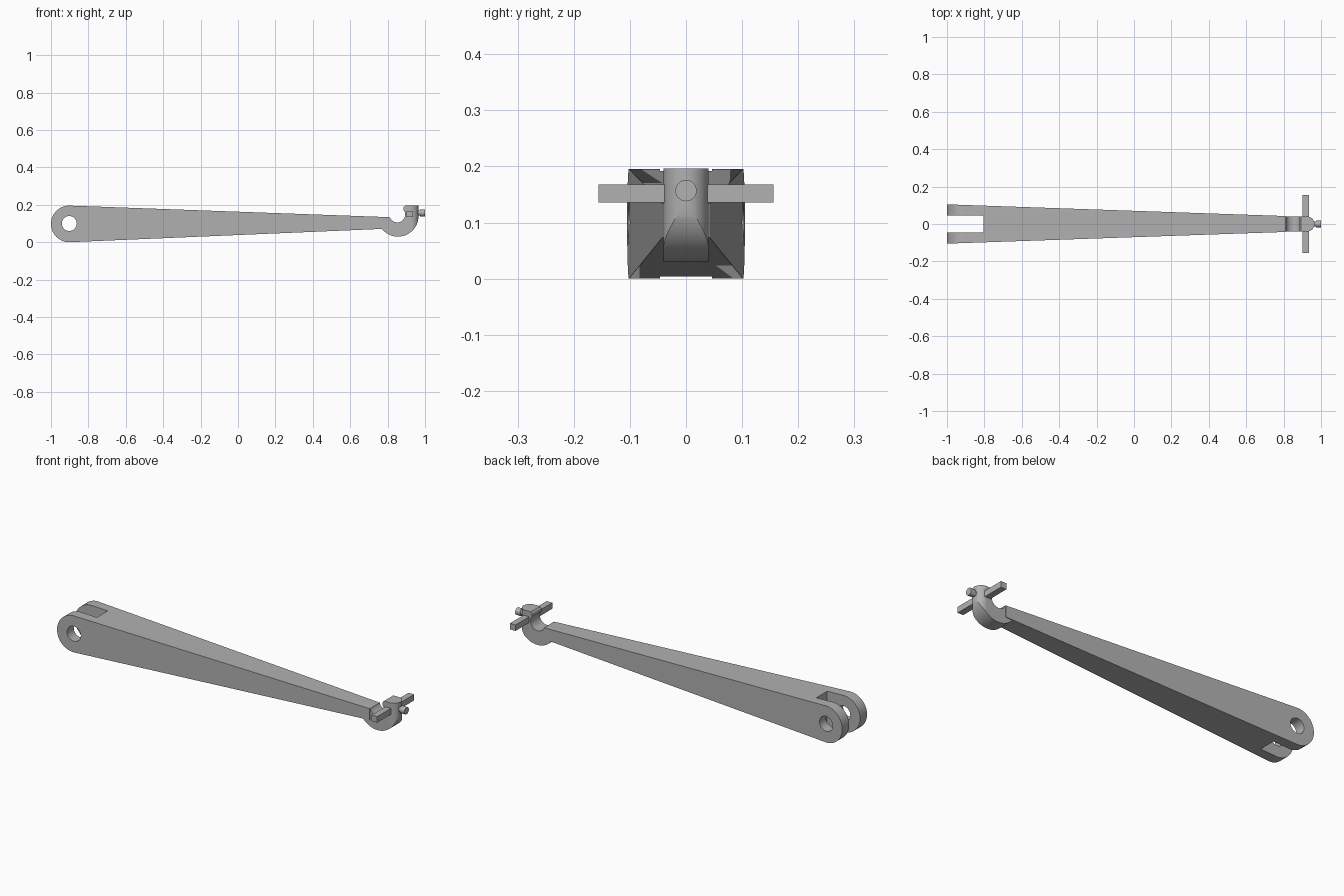
import bpy
import bmesh
from math import cos, sin, radians
from mathutils import Matrix

old = bpy.data.objects.get("Cube")
if old:
    bpy.data.objects.remove(old, do_unlink=True)

GREY = (0.44, 0.44, 0.44, 1)
metal = bpy.data.materials.new("plain grey metal")
metal.use_nodes = True
metal.diffuse_color = GREY
metal.node_tree.nodes["Principled BSDF"].inputs["Base Color"].default_value = GREY


def finish(name, bm):
    bmesh.ops.recalc_face_normals(bm, faces=bm.faces)
    mesh = bpy.data.meshes.new(name)
    bm.to_mesh(mesh)
    bm.free()
    mesh.materials.append(metal)
    obj = bpy.data.objects.new(name, mesh)
    bpy.context.collection.objects.link(obj)
    return obj


def arc(cx, cy, r, a0, a1, n):
    angles = [radians(a0 + (a1 - a0) * i / n) for i in range(n + 1)]
    return [(cx + r * cos(a), cy + r * sin(a)) for a in angles]


def prism(name, outline, axis, low, high):
    """Extrude an outline along y (side profile) or z (plan); low/high may depend on x."""
    bm = bmesh.new()
    rings = []
    for limit in (low, high):
        ring = []
        for a, b in outline:
            d = limit(a) if callable(limit) else limit
            ring.append(bm.verts.new((a, d, b) if axis == "y" else (a, b, d)))
        rings.append(ring)
        bm.faces.new(ring)
    n = len(outline)
    for i in range(n):
        j = (i + 1) % n
        bm.faces.new((rings[0][i], rings[0][j], rings[1][j], rings[1][i]))
    return finish(name, bm)


def rectangle(x0, x1, b0, b1):
    return [(x0, b0), (x1, b0), (x1, b1), (x0, b1)]


def rod(name, r, x0, x1, z):
    bm = bmesh.new()
    place = Matrix.Translation(((x0 + x1) / 2, 0, z)) @ Matrix.Rotation(radians(90), 4, "Y")
    bmesh.ops.create_cone(bm, cap_ends=True, segments=32, radius1=r, radius2=r,
                          depth=x1 - x0, matrix=place)
    return finish(name, bm)


def select(obj):
    bpy.ops.object.select_all(action="DESELECT")
    obj.select_set(True)
    bpy.context.view_layer.objects.active = obj


def carve(obj, cutter, operation):
    cutter.hide_render = True
    mod = obj.modifiers.new("carve", "BOOLEAN")
    mod.operation, mod.object, mod.solver = operation, cutter, "EXACT"
    select(obj)
    bpy.ops.object.modifier_apply(modifier=mod.name)
    bpy.data.objects.remove(cutter, do_unlink=True)


# Tapered arm with a rounded end
def half_width(x):
    return 0.105 - (x + 1) * 0.0345


profile = arc(-0.902, 0.098, 0.098, 92, 268, 32) + [(0.765, 0.071), (0.811, 0.073), (0.811, 0.134)]
arm = prism("tapered_arm", profile, "y", lambda x: -half_width(x), half_width)

# Fork slot and cross hole
carve(arm, prism("slot_cutter", rectangle(-1.1, -0.805, -0.046, 0.046), "z", -0.1, 0.3), "DIFFERENCE")
carve(arm, prism("hole_cutter", arc(-0.902, 0.1, 0.04, 0, 348.75, 31), "y", -0.2, 0.2), "DIFFERENCE")

# Open hook, rounded in plan at its outer end
hook_profile = arc(0.855, 0.14, 0.11, 215, 360, 32)
hook_profile += arc(0.95, 0.18, 0.015, 0, 0, 1)[:1] + [(0.965, 0.196), (0.893, 0.196)]
hook_profile += [(0.886, 0.187), (0.885, 0.172)]
hook_profile += arc(0.852, 0.148, 0.042, 20, -160, 24)
hook = prism("hook", hook_profile, "y", -0.06, 0.06)
plan = arc(0.925, 0, 0.04, -90, 90, 24) + [(0.7, 0.04), (0.7, -0.04)]
carve(hook, prism("plan_cutter", plan, "z", -0.1, 0.3), "INTERSECT")

# Square cross bar through the hook tip
prism("cross_bar", rectangle(0.902, 0.935, 0.136, 0.168), "y", -0.156, 0.156)

# Short pin with a wider head
neck = rod("pin_neck", 0.014, 0.94, 0.98, 0.157)
head = rod("pin_head", 0.019, 0.972, 1.0, 0.157)

for part in (arm, hook, neck, head):
    select(part)
    bpy.ops.object.shade_smooth_by_angle(angle=radians(30))
